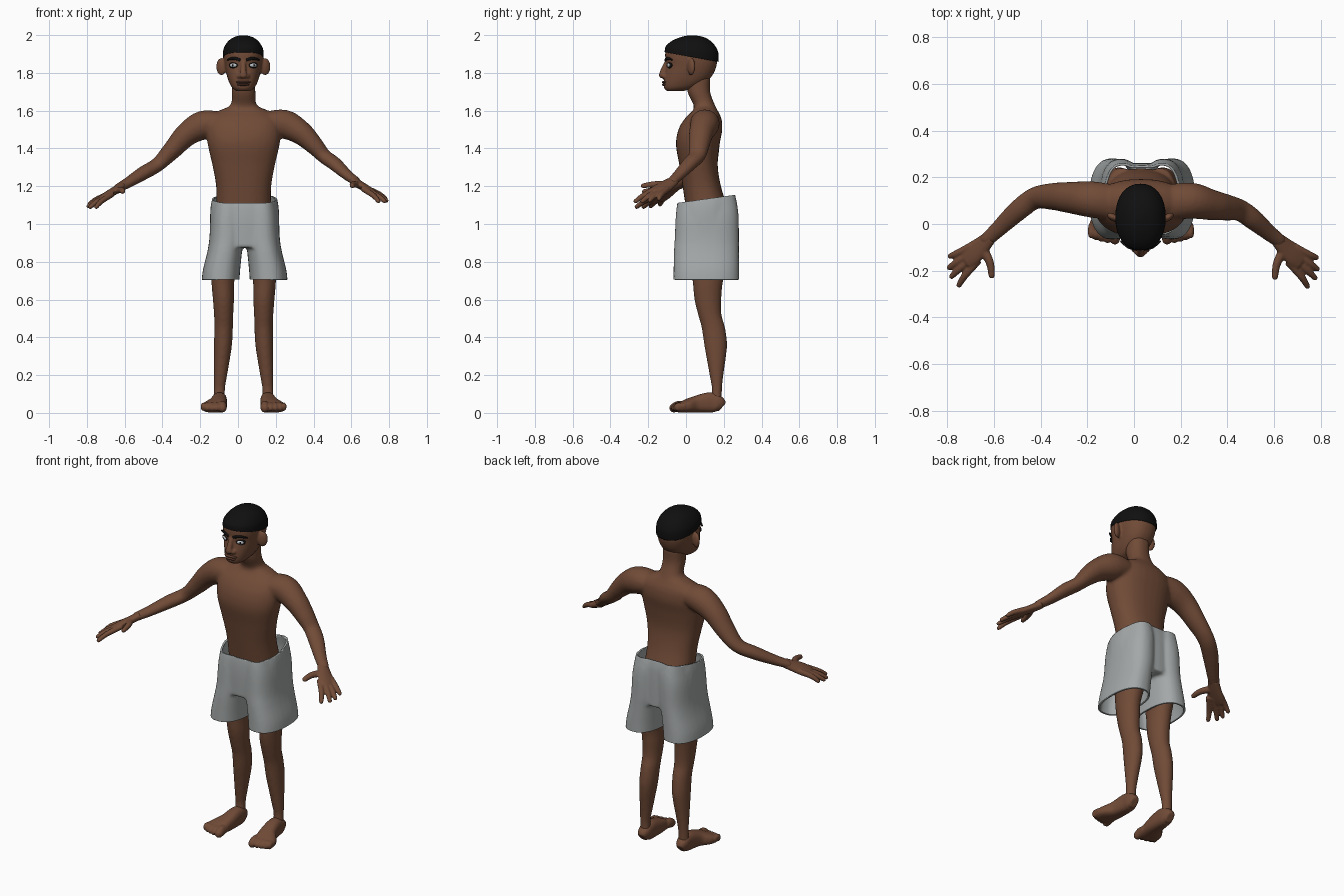
import bpy, bmesh, math
from mathutils import Vector, Matrix

if "Cube" in bpy.data.objects:
    bpy.data.objects.remove(bpy.data.objects["Cube"])

MX = 0.03  # the body's mirror line in x


def material(name, *rgb):
    m = bpy.data.materials.new(name)
    m.diffuse_color = (*rgb, 1)
    m.use_nodes = True
    m.node_tree.nodes["Principled BSDF"].inputs["Base Color"].default_value = m.diffuse_color
    return m


SKIN = material("brown skin", 0.165, 0.070, 0.038)
LIPS = material("dark lips", 0.11, 0.045, 0.028)
HAIR = material("black hair", 0.005, 0.005, 0.005)
CLOTH = material("grey cloth", 0.37, 0.39, 0.39)
WHITE = material("eye white", 0.5, 0.53, 0.55)


def finish(name, bm, mat):
    bmesh.ops.recalc_face_normals(bm, faces=bm.faces)
    me = bpy.data.meshes.new(name)
    bm.to_mesh(me)
    bm.free()
    me.materials.append(mat)
    for p in me.polygons:
        p.use_smooth = True
    ob = bpy.data.objects.new(name, me)
    bpy.context.collection.objects.link(ob)
    return ob


def spline(keys, k=5):
    """Catmull-Rom resampling of a list of equal-length tuples."""
    out = []
    for i in range(len(keys) - 1):
        p0, p1, p2, p3 = (keys[max(i - 1, 0)], keys[i], keys[i + 1], keys[min(i + 2, len(keys) - 1)])
        for j in range(k):
            t = j / k
            out.append([0.5 * (2 * b + (c - a) * t + (2 * a - 5 * b + 4 * c - d) * t * t
                               + (3 * b - a - 3 * c + d) * t ** 3) for a, b, c, d in zip(p0, p1, p2, p3)])
    return out + [list(keys[-1])]


def oval(power, sides=32):
    for i in range(sides):
        a = 2 * math.pi * i / sides
        c, s = math.cos(a), math.sin(a)
        yield (math.copysign(abs(c) ** (2 / power), c), math.copysign(abs(s) ** (2 / power), s))


def skin(name, loops, mat):
    bm = bmesh.new()
    rows = [[bm.verts.new(v) for v in loop] for loop in loops]
    n = len(rows[0])
    for a, b in zip(rows, rows[1:]):
        for i in range(n):
            bm.faces.new((a[i], a[(i + 1) % n], b[(i + 1) % n], b[i]))
    bm.faces.new(rows[0])
    bm.faces.new(rows[-1])
    return finish(name, bm, mat)


def stack(name, keys, mat, power=2.0):
    """Horizontal oval rings: (z, centre x, front y, back y, half width, tilt)."""
    loops = []
    for z, cx, y0, y1, rx, tilt in spline([(*k, 0)[:6] for k in keys]):
        loops.append([Vector((cx + rx * u, (y0 + y1) / 2 + (y1 - y0) / 2 * v, z + tilt * (y1 - y0) / 2 * v))
                      for u, v in oval(power)])
    return skin(name, loops, mat)


def tube(name, keys, mat, up=(0, 0, 1), power=2.0):
    """Oval rings along a path: (x, y, z, half width, half height), round far end."""
    pts = spline(keys)
    t = (Vector(pts[-1][:3]) - Vector(pts[-2][:3])).normalized()
    x, y, z, a, b = pts[-1]
    for step, f in ((0.5, 0.85), (0.85, 0.5), (0.97, 0.2)):
        pts.append([*(Vector((x, y, z)) + t * b * step), a * f, b * f])
    loops = []
    for i, p in enumerate(pts):
        t = Vector(pts[min(i + 1, len(pts) - 1)][:3]) - Vector(pts[max(i - 1, 0)][:3])
        side = t.cross(Vector(up)).normalized()
        n = side.cross(t).normalized()
        loops.append([Vector(p[:3]) + side * p[3] * u + n * p[4] * v for u, v in oval(power, 20)])
    return skin(name, loops, mat)


def ball(name, loc, size, mat, turn=0.0):
    bm = bmesh.new()
    mtx = Matrix.Translation(loc) @ Matrix.Rotation(turn, 4, 'Z') @ Matrix.Diagonal((*size, 1))
    bmesh.ops.create_uvsphere(bm, u_segments=24, v_segments=14, radius=1, matrix=mtx)
    return finish(name, bm, mat)


def merge(name, obs, voxel, rounds):
    """Fuse overlapping closed parts into one smooth surface."""
    bpy.ops.object.select_all(action='DESELECT')
    for o in obs:
        o.select_set(True)
    ob = bpy.context.view_layer.objects.active = obs[0]
    mat = ob.data.materials[0]
    bpy.ops.object.join()
    ob.name = name
    m = ob.modifiers.new("fuse", 'REMESH')
    m.mode, m.voxel_size, m.use_smooth_shade = 'VOXEL', voxel, True
    s = ob.modifiers.new("soften", 'SMOOTH')
    s.factor, s.iterations = 0.5, rounds
    for mod in ("fuse", "soften"):
        bpy.ops.object.modifier_apply(modifier=mod)
    ob.data.materials.clear()
    ob.data.materials.append(mat)
    return ob


# Body: torso with neck, two arms and two legs
body = [stack("torso", [
    (0.95, MX, .02, .24, .15), (1.08, MX, .0, .22, .145), (1.2, MX, -.018, .185, .146), (1.31, MX, -.035, .168, .165),
    (1.42, MX, -.053, .178, .19), (1.5, MX, -.04, .192, .198), (1.56, MX, -.005, .187, .185),
    (1.6, MX, .035, .168, .13), (1.63, MX, .04, .153, .07), (1.7, MX, .008, .128, .062), (1.78, MX, .0, .13, .062)],
    SKIN, 2.3)]
body.append(tube("left_arm", [
    (-.07, .09, 1.535, .075, .055), (-.18, .105, 1.525, .078, .076), (-.27, .113, 1.475, .068, .064),
    (-.35, .118, 1.39, .058, .05), (-.425, .11, 1.315, .048, .038), (-.5, .055, 1.27, .045, .036),
    (-.58, -.02, 1.22, .036, .028), (-.635, -.072, 1.19, .031, .023)], SKIN))
body.append(tube("right_arm", [
    (.13, .09, 1.535, .075, .055), (.24, .1, 1.53, .078, .076), (.33, .082, 1.485, .066, .064),
    (.4, .07, 1.42, .056, .05), (.455, .058, 1.36, .047, .038), (.51, .02, 1.32, .045, .036),
    (.575, -.035, 1.262, .036, .028), (.625, -.073, 1.225, .031, .023)], SKIN))
for s in (-1, 1):
    body.append(stack("leg", [(z, MX + s * d, y0, y1, r) for z, d, y0, y1, r in (
        (.04, .128, .125, .19, .032), (.12, .128, .137, .19, .029), (.2, .122, .125, .198, .035),
        (.35, .11, .098, .217, .047), (.45, .106, .083, .207, .049), (.52, .106, .064, .188, .051),
        (.6, .107, .045, .187, .056), (.7, .11, .035, .197, .061), (.85, .1, .02, .24, .075), (1.0, .08, .02, .24, .07))],
        SKIN))
merge("body", body, 0.009, 5)

# Hands: palm, four fingers and a thumb
for s in (-1, 1):
    dx, dy, dz = (0, 0, 0) if s < 0 else (-.006, -.006, .03)

    def place(keys):
        return [(-s * x + dx, y + dy, z + dz, a, b) for x, y, z, a, b in keys]
    up = (s * .5, 0, .85)
    parts = [tube("palm", place([(-.615, -.055, 1.2, .03, .023), (-.65, -.09, 1.178, .04, .022),
                                 (-.69, -.125, 1.155, .049, .02), (-.72, -.147, 1.138, .046, .016)]), SKIN, up)]
    for (kx, ky, kz), (tx, ty, tz) in (
            ((-.725, -.112, 1.14), (-.788, -.138, 1.103)), ((-.72, -.135, 1.136), (-.792, -.187, 1.094)),
            ((-.712, -.158, 1.136), (-.782, -.225, 1.09)), ((-.695, -.176, 1.142), (-.75, -.262, 1.09))):
        parts.append(tube("finger", place([(kx + .03, ky + .02, kz + .016, .016, .015),
                                           ((kx + tx) / 2, (ky + ty) / 2, (kz + tz) / 2 + .005, .0155, .0145),
                                           (tx, ty, tz, .012, .011)]), SKIN, up))
    parts.append(tube("thumb", place([(-.65, -.1, 1.178, .022, .018), (-.618, -.165, 1.18, .018, .016),
                                      (-.61, -.222, 1.172, .014, .012)]), SKIN, up))
    merge("left_hand" if s < 0 else "right_hand", parts, 0.005, 3)

# Feet: sole, instep and five toes
for s in (-1, 1):
    parts = [tube("foot", [(MX + s * d, y, z, a, z - .001) for d, y, z, a in (
        (.128, .192, .03, .022), (.128, .17, .046, .036), (.128, .125, .055, .04), (.136, .05, .045, .048),
        (.156, -.005, .034, .064), (.16, -.035, .027, .064))], SKIN, power=2.6)]
    for d, y, r in ((.112, -.064, .023), (.143, -.064, .017), (.169, -.06, .016), (.193, -.053, .015), (.213, -.044, .014)):
        parts.append(tube("toe", [(MX + s * d, -.005, .036, r, r), (MX + s * d, -.04, .035, r, r + .006),
                                  (MX + s * d, y, .026, r, r + .002)], SKIN))
    merge("left_foot" if s < 0 else "right_foot", parts, 0.006, 2)

# Head with ears and nose
HX = 0.028
head = [stack("head", [
    (1.703, HX, -.1, -.02, .035), (1.72, HX, -.116, .05, .058), (1.75, HX, -.118, .105, .075), (1.79, HX, -.113, .142, .088),
    (1.84, HX, -.104, .162, .098), (1.88, HX, -.11, .164, .102), (1.92, HX, -.106, .16, .1),
    (1.955, HX, -.075, .135, .078), (1.98, HX, -.03, .09, .04)], SKIN, 2.3)]
head.append(tube("nose", [(HX, -.1, 1.86, .013, .012), (HX, -.118, 1.82, .015, .014), (HX, -.128, 1.787, .02, .016)],
                 SKIN, (0, -1, 0)))
for s in (-1, 1):
    head.append(ball("ear", (HX + s * .116, .028, 1.833), (.03, .016, .046), SKIN, s * .5))
    head.append(ball("nostril", (HX + s * .02, -.113, 1.782), (.014, .016, .012), SKIN))
merge("head", head, 0.006, 2)
ball("upper_lip", (HX, -.108, 1.751), (.04, .02, .008), LIPS)
ball("lower_lip", (HX, -.108, 1.738), (.034, .02, .008), LIPS)

# Eyes and brows
for s in (-1, 1):
    x = HX + s * .052
    ball("eye_rim", (x, -.087, 1.84), (.027, .01, .016), HAIR, s * .45)
    ball("eyeball", (x, -.09, 1.84), (.021, .011, .011), WHITE, s * .45)
    ball("pupil", (x + s * .003, -.096, 1.84), (.006, .006, .007), HAIR, s * .45)
    tube("brow", [(HX + s * .016, -.109, 1.868, .006, .007), (HX + s * .05, -.1, 1.877, .006, .008),
                  (HX + s * .083, -.075, 1.87, .005, .004)], HAIR)

# Hair cap, lower at the back
stack("hair", [(1.884, HX, -.113, .172, .108, -.18), (1.925, HX, -.108, .17, .105, -.1), (1.962, HX, -.079, .143, .085, -.04),
               (1.987, HX, -.035, .1, .054, 0), (1.999, HX, .015, .05, .015, 0)], HAIR, 2.2)

# Shorts: trunk and legs fused, cut open at waist and hems, then given thickness
SX = 0.035
parts = [stack("trunk", [(.875, SX, -.05, .262, .185), (1.0, SX, -.053, .262, .184), (1.08, SX, -.05, .26, .181),
                         (1.13, SX, -.042, .255, .173), (1.22, SX, -.02, .235, .15)], CLOTH, 2.5)]
for s in (-1, 1):
    parts.append(stack("shorts_leg", [(z, SX + s * d, y0, y1, r) for z, d, y0, y1, r in (
        (.66, .13, -.067, .282, .1), (.75, .123, -.066, .281, .099), (.85, .106, -.064, .28, .092),
        (.92, .095, -.06, .28, .092), (1.03, .09, -.055, .279, .09), (1.1, .085, -.048, .272, .085),
        (1.18, .085, -.03, .255, .07))], CLOTH, 2.4))
shorts = merge("shorts", parts, 0.009, 5)
bm = bmesh.new()
bm.from_mesh(shorts.data)
for co, no in (((0, 0, .705), (0, 0, -1)), ((0, .1, 1.132), (0, -.14, 1))):
    bmesh.ops.bisect_plane(bm, geom=bm.verts[:] + bm.edges[:] + bm.faces[:], plane_co=co, plane_no=no, clear_outer=True)
bm.to_mesh(shorts.data)
bm.free()
hem = shorts.modifiers.new("cloth thickness", 'SOLIDIFY')
hem.thickness, hem.offset = 0.01, -1
